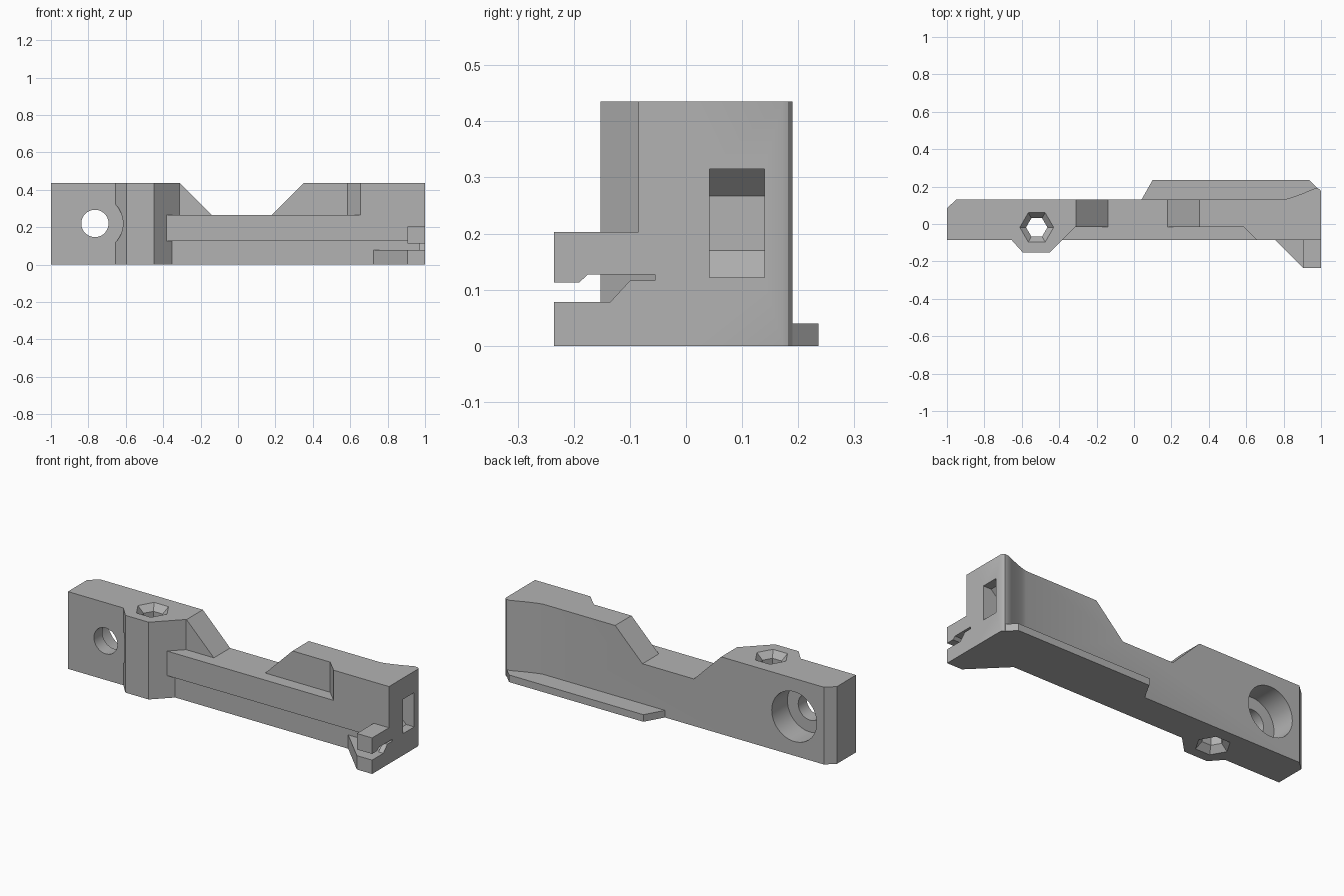
import bpy
import bmesh
from math import cos, sin, pi, radians

if "Cube" in bpy.data.objects:
    bpy.data.objects.remove(bpy.data.objects["Cube"], do_unlink=True)

grey = bpy.data.materials.new("plain grey")
grey.use_nodes = True
grey.diffuse_color = (0.45, 0.45, 0.45, 1)
grey.node_tree.nodes["Principled BSDF"].inputs["Base Color"].default_value = grey.diffuse_color


def place(axis, d, a, b):
    """Put a 2D point on the plane at distance d along an axis."""
    return {"x": (d, a, b), "y": (a, d, b), "z": (a, b, d)}[axis]


def loft(name, axis, rings):
    """Closed solid through (distance, outline) rings."""
    bm = bmesh.new()
    loops = [[bm.verts.new(place(axis, d, *p)) for p in pts] for d, pts in rings]
    n = len(loops[0])
    bm.faces.new(loops[0])
    bm.faces.new(loops[-1])
    for low, high in zip(loops, loops[1:]):
        for i in range(n):
            j = (i + 1) % n
            bm.faces.new((low[i], low[j], high[j], high[i]))
    bmesh.ops.recalc_face_normals(bm, faces=bm.faces)
    mesh = bpy.data.meshes.new(name)
    bm.to_mesh(mesh)
    bm.free()
    mesh.materials.append(grey)
    obj = bpy.data.objects.new(name, mesh)
    bpy.context.collection.objects.link(obj)
    return obj


def prism(name, axis, start, end, pts):
    return loft(name, axis, [(start, pts), (end, pts)])


def circle(a, b, r, n):
    return [(a + r * cos(2 * pi * i / n), b + r * sin(2 * pi * i / n)) for i in range(n)]


def rect(a0, a1, b0, b1):
    return [(a0, b0), (a1, b0), (a1, b1), (a0, b1)]


def cut(obj, cutter):
    bpy.context.view_layer.objects.active = obj
    mod = obj.modifiers.new("cut", "BOOLEAN")
    mod.operation = "DIFFERENCE"
    mod.solver = "EXACT"
    mod.object = cutter
    bpy.ops.object.modifier_apply(modifier=mod.name)
    bpy.data.objects.remove(cutter, do_unlink=True)


TOP, DECK, LEDGE = 0.435, 0.265, 0.127
FRONT, STEP, LOWER, TIP = -0.085, -0.015, -0.055, -0.235

# Core with front boss, chamfered back corner and a flared right end
flare = [(0.8 + 0.165 * t, 0.13 + 0.06 * t ** 1.2) for t in (1, 0.8, 0.6, 0.4, 0.2, 0)]
core = prism("main_body", "z", 0, TOP, [
    (-1, FRONT), (-0.655, FRONT), (-0.595, -0.152), (-0.45, -0.152), (-0.313, STEP),
    (1, STEP), (1, 0.172), (0.996, 0.182), (0.985, 0.19)] + flare
    + [(-0.95, 0.13), (-1, 0.085)])

# Dip in the middle
cut(core, prism("dip_cutter", "y", -0.3, 0.4, [
    (-0.41, TOP + 0.1), (-0.14, DECK), (0.18, DECK), (0.45, TOP + 0.1)]))

# Stepped screw hole, wide at front and back
bore = [(-0.3, 0.15), (-0.0855, 0.15), (-0.0855, 0.073), (-0.01, 0.073), (-0.01, 0.14), (0.3, 0.14)]
cut(core, loft("screw_cutter", "y", [(y, circle(-0.765, 0.22, r, 48)) for y, r in bore]))

# Hexagonal hole with flared mouths
hexes = [(-0.01, 0.1), (0.035, 0.057), (TOP - 0.035, 0.057), (TOP + 0.01, 0.1)]
cut(core, loft("hex_cutter", "z", [(z, circle(-0.52, -0.018, r, 6)) for z, r in hexes]))

# Tapered pocket in the right end
cut(core, loft("pocket_cutter", "x", [
    (1.02, rect(0.042, 0.14, 0.122, 0.315)), (0.95, rect(0.042, 0.14, 0.122, 0.315)),
    (0.9, rect(0.042, 0.14, 0.17, 0.267))]))

# Front rail, the recessed wall below it and the raised pad above it
prism("front_rail", "z", LEDGE, DECK, [(-0.383, FRONT), (1, FRONT), (1, STEP), (-0.313, STEP)])
prism("lower_wall", "z", 0, LEDGE, [(-0.353, LOWER), (1, LOWER), (1, STEP), (-0.313, STEP)])
prism("upper_pad", "z", DECK, TOP, [(0.585, STEP), (0.655, FRONT), (1, FRONT), (1, STEP)])

# Back foot flange
prism("back_flange", "z", 0, 0.04, [
    (0.04, 0.12), (0.04, 0.13), (0.1, 0.236), (0.937, 0.236), (0.999, 0.174), (0.999, 0.12)])

# Clip at the front right corner
prism("clip_upper_arm", "x", 0.905, 1, [
    (TIP, 0.203), (FRONT, 0.203), (FRONT, LEDGE), (-0.175, LEDGE), (-0.19, 0.113), (TIP, 0.113)])
prism("clip_lower_arm", "z", 0, 0.078, [(0.725, LOWER), (0.905, TIP), (1, TIP), (1, LOWER)])
prism("clip_catch", "x", 0.97, 1, [(-0.135, 0.078), (-0.1, 0.116), (LOWER, 0.116), (LOWER, 0.078)])

# Smooth the round surfaces, keep the corners sharp
bpy.ops.object.select_all(action="DESELECT")
core.select_set(True)
bpy.context.view_layer.objects.active = core
bpy.ops.object.shade_smooth_by_angle(angle=radians(30))
